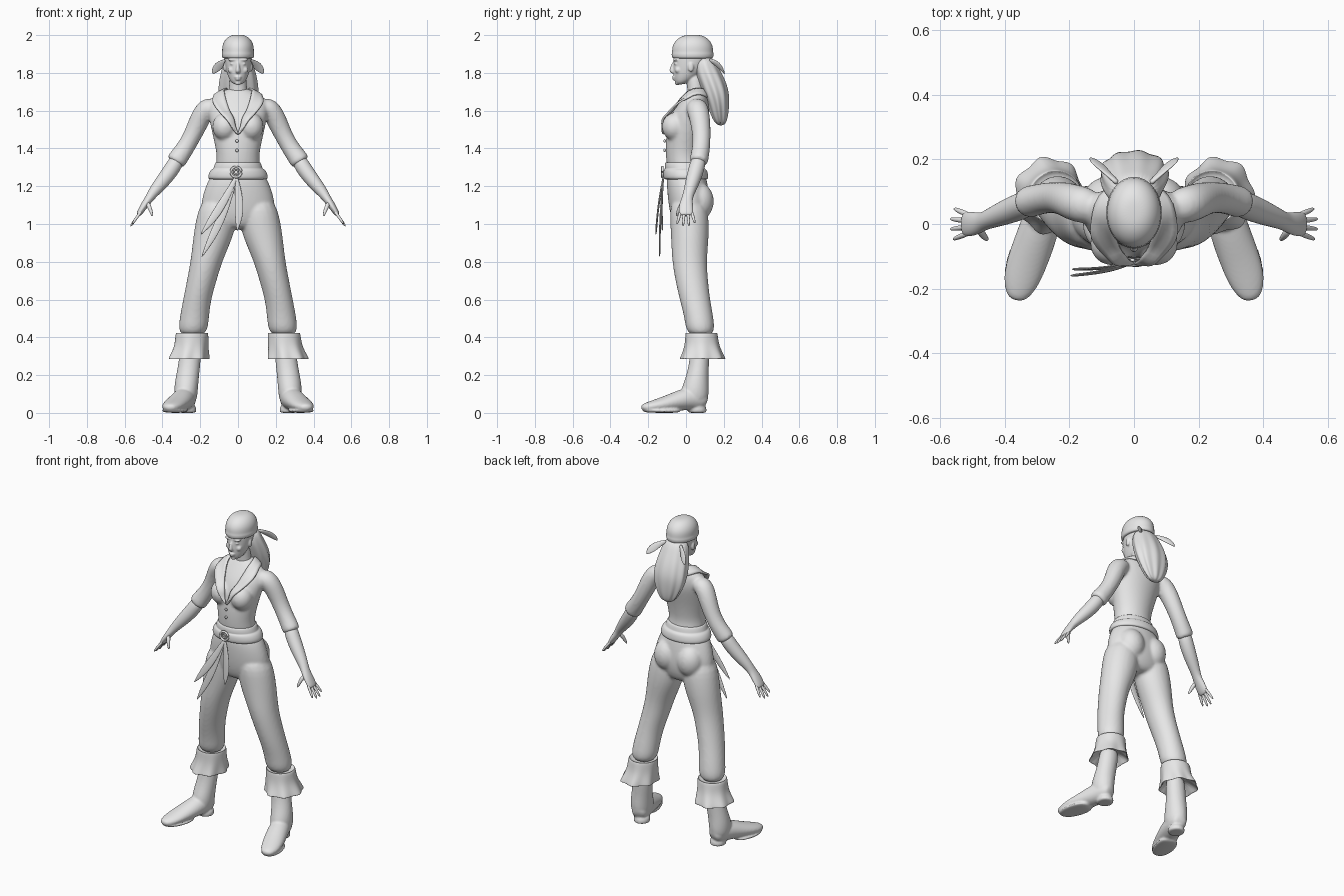
import bpy
import bmesh
import math
from mathutils import Matrix, Vector

UNIT = 0.01  # all part sizes below are in hundredths
AXIS_X, AXIS_Y, AXIS_Z = Vector((1, 0, 0)), Vector((0, 1, 0)), Vector((0, 0, 1))

cube = bpy.data.objects.get("Cube")
if cube:
    bpy.data.objects.remove(cube, do_unlink=True)

grey = bpy.data.materials.new("plain_grey")
grey.use_nodes = True
grey.diffuse_color = (0.8, 0.8, 0.8, 1)
grey.node_tree.nodes["Principled BSDF"].inputs["Base Color"].default_value = grey.diffuse_color


def loft(bm, rings, along=None, n=16, waves=0, both=False):
    """Skin elliptical rings (x, y, z, half width, half depth, ripple).
    Rings lie flat, or across the path if a reference axis is given."""
    for side in ((1, -1) if both else (1,)):
        mids = [Vector((side * r[0], r[1], r[2])) for r in rings]
        loops = []
        for i, ring in enumerate(rings):
            tangent = AXIS_Z
            if along is not None:
                tangent = (mids[min(i + 1, len(mids) - 1)] - mids[max(i - 1, 0)]).normalized()
            depth = along if along is not None else AXIS_Y
            depth = (depth - tangent * depth.dot(tangent)).normalized()
            width = depth.cross(tangent)
            ripple = ring[5] if len(ring) > 5 else 0
            loop = []
            for k in range(n):
                angle = math.tau * k / n
                grow = 1 + ripple * math.cos(waves * angle)
                offset = width * ring[3] * math.cos(angle) + depth * ring[4] * math.sin(angle)
                loop.append(bm.verts.new((mids[i] + offset * grow) * UNIT))
            loops.append(loop)
        for low, high in zip(loops, loops[1:]):
            for k in range(n):
                j = (k + 1) % n
                bm.faces.new((low[k], low[j], high[j], high[k]))
        bm.faces.new(loops[0])
        bm.faces.new(loops[-1])


def blob(bm, centre, radii, both=False):
    """Add an ellipsoid, optionally on both sides."""
    for side in ((1, -1) if both else (1,)):
        place = Vector((side * centre[0], centre[1], centre[2])) * UNIT
        size = Matrix.Diagonal((*[r * UNIT for r in radii], 1))
        bmesh.ops.create_uvsphere(bm, u_segments=12, v_segments=8, radius=1,
                                  matrix=Matrix.Translation(place) @ size)


def finish(name, bm, voxel=0, smooth=4, levels=2):
    """Turn the mesh into an object; a voxel size fuses its pieces."""
    bmesh.ops.recalc_face_normals(bm, faces=bm.faces)
    mesh = bpy.data.meshes.new(name)
    bm.to_mesh(mesh)
    bm.free()
    mesh.shade_smooth()
    mesh.materials.append(grey)
    obj = bpy.data.objects.new(name, mesh)
    bpy.context.collection.objects.link(obj)
    sub = obj.modifiers.new("round", "SUBSURF")
    sub.levels = sub.render_levels = levels
    if voxel:
        fuse = obj.modifiers.new("fuse", "REMESH")
        fuse.mode = "VOXEL"
        fuse.voxel_size = voxel
        fuse.use_smooth_shade = True
        relax = obj.modifiers.new("relax", "SMOOTH")
        relax.factor = 0.5
        relax.iterations = smooth
    return obj


def part(name, rings, **options):
    bm = bmesh.new()
    loft(bm, rings, **options)
    return finish(name, bm)


# Shirt: torso, bust and upper arms fused
bm = bmesh.new()
loft(bm, [(0, 0, 127, 12.5, 10), (0, -1.5, 134, 11.3, 9.2), (0, -1.3, 140, 12, 9.7),
          (0, -.5, 147, 13.7, 10.2), (0, 1, 154, 15.2, 10.5), (0, 2.7, 160, 16.5, 10),
          (0, 4.5, 166, 16, 7.6), (0, 5.5, 170, 9, 5.5), (0, 5.5, 172, 5, 4)])
blob(bm, (7, -6, 151.5), (7, 7.2, 7.5), both=True)
loft(bm, [(11, 5, 163, 4.5, 5), (17, 6, 161.5, 5.8, 6), (20.5, 7.5, 155, 5.5, 5.5),
          (24, 8.3, 147, 4.8, 4.9), (28, 8, 140, 4.8, 4.8), (32, 7, 134.5, 5.3, 5),
          (33.5, 6.5, 132, 5.4, 5)], along=AXIS_Y, both=True)
shirt = finish("shirt", bm, voxel=0.009)

# Folded collar with lapels running to the bottom of the neckline
bm = bmesh.new()
inner = [(0, 11, 170), (5, 10, 171), (7, 4, 170.5), (6.5, -2, 166), (4.5, -7, 160),
         (2, -11, 153), (0, -12, 147.5)]
outer = [(0, 13.5, 166), (7.5, 11.5, 167), (12.5, 4, 168), (14.5, -4, 165), (9.5, -9.5, 159),
         (6, -12.5, 155), (1, -12.7, 148)]
for side in (1, -1):
    rows = [[bm.verts.new((side * p[0] * UNIT, p[1] * UNIT, p[2] * UNIT)) for p in edge]
            for edge in (inner, outer)]
    for k in range(len(inner) - 1):
        bm.faces.new((rows[0][k], rows[0][k + 1], rows[1][k + 1], rows[1][k]))
bmesh.ops.remove_doubles(bm, verts=bm.verts, dist=0.0001)
collar = finish("collar", bm)
wrap = collar.modifiers.new("rest_on_shirt", "SHRINKWRAP")
wrap.target = shirt
wrap.wrap_mode = "OUTSIDE"
wrap.offset = 0.007
thick = collar.modifiers.new("thickness", "SOLIDIFY")
thick.thickness = 0.01
thick.offset = 0

# Shirt buttons
bm = bmesh.new()
for z in (144, 139):
    blob(bm, (-.5, -11.3, z), (.9, .7, .9))
finish("shirt_buttons", bm, levels=1)

# Head and neck
bm = bmesh.new()
loft(bm, [(0, -3.2, 173.8, 2.2, 1.8), (0, -1.5, 175.5, 4.3, 4.6), (0, 1, 180, 6.2, 8),
          (0, 3, 186, 7.3, 10), (0, 3.5, 192, 7.5, 10), (0, 3.5, 197, 5, 7)])
loft(bm, [(0, 5.5, 165, 6, 5), (0, 5.2, 172, 4.6, 4.4), (0, 4, 181, 4.6, 4.6)])
loft(bm, [(0, -6.2, 186, .7, 1), (0, -7.2, 183, .9, 1.3), (0, -7.6, 181, 1.5, 1.5),
          (0, -6.8, 179.6, 1, 1)], n=10)
blob(bm, (2.8, -5.2, 187), (2.6, 1.8, .9), both=True)
blob(bm, (2.8, -5.1, 184.8), (1.5, 1.3, .7), both=True)
blob(bm, (3.5, -4.2, 181.5), (2, 1.8, 1.8), both=True)
blob(bm, (0, -6.3, 177.8), (2, 1.2, .6))
blob(bm, (0, -6.1, 176.6), (1.7, 1.2, .6))
blob(bm, (0, -4.6, 174.6), (1.7, 1.5, 1.2))
blob(bm, (7, 2.6, 183), (.8, 1.6, 2.6), both=True)
finish("head", bm, voxel=0.005, smooth=2)

# Headscarf with a raised band and two knotted ends
part("headscarf", [(0, 3.5, 187.5, 7.6, 10), (0, 3.5, 188, 8.5, 11), (0, 3.5, 190, 8.8, 11.3),
                   (0, 3.5, 191, 8.4, 10.9), (0, 3.5, 194, 8.5, 10.9), (0, 3.6, 197.2, 7.3, 9.2),
                   (0, 3.7, 199.5, 4.8, 6), (0, 3.8, 200.2, 2, 2.5)], n=24)
part("scarf_ends", [(5, 12.5, 187, 1, 1), (7, 14.5, 186, 1.4, .7), (10, 17.5, 184, 2.6, .6),
                    (12.3, 19.5, 181.5, 2, .5), (13.5, 20.5, 179.5, .4, .3)],
     along=AXIS_Y, both=True, n=10)

# Long hair with soft locks
part("hair", [(0, 9.5, 189, 6.5, 4.5), (0, 10.5, 183, 8.5, 6.7, .02), (0, 13, 177, 10, 7.4, .04),
              (0, 15.5, 170, 10.8, 7.2, .05), (0, 17, 164, 10, 5.8, .06),
              (0, 17.8, 157, 7, 4.4, .08), (0, 18.5, 152, 3.5, 2.2, .08)], n=36, waves=9)

# Forearms and hands
bm = bmesh.new()
loft(bm, [(31, 7.3, 136, 4, 4), (35, 5.5, 129, 4.3, 4.3), (40, 3.5, 122.5, 3.9, 3.9),
          (45, 1.5, 116.5, 2.9, 3), (47, .6, 113.5, 2.3, 2.9), (49.5, 0, 110, 2, 3.8),
          (52, 0, 106, 1.6, 3.9), (53, 0, 104.5, 1, 3.2)], along=AXIS_Y, both=True)
for k, reach in enumerate((.85, 1, 1, .8)):
    y = (k - 1.5) * 1.9
    loft(bm, [(51, y, 107, .9, .9), (51 + 3 * reach, y * 1.3, 107 - 4 * reach, .9, .9),
              (51 + 6 * reach, y * 1.7, 107 - 8.5 * reach, .6, .6)], along=AXIS_Y, both=True, n=8)
loft(bm, [(48, -1.5, 111.5, 1.4, 1.4), (46.5, -3.8, 108, 1.2, 1.2), (45.2, -5, 104, .6, .6)],
     along=AXIS_X, both=True, n=8)
finish("forearms_and_hands", bm)

# Trousers: pelvis, seat and legs fused
bm = bmesh.new()
loft(bm, [(0, 0, 129, 12.5, 10), (0, .5, 122, 16.8, 11), (0, 1.3, 115, 19.2, 11.3),
          (0, 2, 107, 20.5, 11), (0, 2, 100, 17, 9), (0, 2, 97, 8, 6)])
blob(bm, (8, 7, 112), (8.5, 8.2, 10), both=True)
loft(bm, [(10, 1, 115, 9.5, 10), (11.7, 2, 100, 11.3, 10.5), (14, 2, 90, 10.2, 10),
          (16.8, 1.8, 80, 8.5, 9.3), (19.2, 3, 70, 8, 8.8), (21.7, 4.7, 60, 7.5, 8.2),
          (23.2, 7, 50, 7.9, 7.8), (24.2, 8, 40, 8, 7.8)], both=True)
finish("trousers", bm, voxel=0.009)

# Flared, ruffled trouser cuffs
part("trouser_cuffs", [(24.2, 8, 41, 7.5, 7.5), (24.2, 8.1, 42.8, 8.1, 8.1),
                       (24.4, 8.2, 42, 8.8, 8.6), (24.7, 8.4, 36, 8.9, 9, .02),
                       (25.8, 8.8, 31, 10.2, 10.9, .06), (26.3, 8.8, 28.3, 11, 12, .08),
                       (26.2, 8.8, 28.5, 10.4, 11.4, .08), (25.2, 8, 34, 6, 6)],
     n=28, waves=7, both=True)

# Boots: shaft, foot, sole and heel fused
bm = bmesh.new()
loft(bm, [(24.7, 7.5, 37, 5.8, 5.2), (25.7, 7, 26, 5.9, 5.3), (27, 5.7, 18, 6.3, 6.2),
          (27.7, 4.5, 11, 6.5, 7.8), (27.5, 4.5, 4, 5.5, 7)], both=True)
loft(bm, [(26.2, 11, 6, 3, 3), (26.8, 9, 7, 5, 5.5), (28, 3, 8, 6, 6.5), (30.2, -4, 6.4, 6.4, 5.4),
          (32.8, -11, 4.8, 6.4, 4.1), (34.8, -17, 3.7, 5.9, 3.1), (36, -21.5, 3, 4.2, 2.3),
          (36.5, -23.7, 2.8, 2, 1.3)], along=AXIS_Z, both=True)
loft(bm, [(30.5, -3, 1.2, 5.2, 1.2), (32.8, -10, 1.1, 6.8, 1.1), (34.8, -17, 1.1, 6.4, 1.1),
          (36.3, -23, 1.3, 3, 1)], along=AXIS_Z, both=True)
loft(bm, [(26.8, 6, 0, 4.5, 4.8), (26.8, 6, .3, 4.8, 5), (26.8, 6, 5, 5, 5)], both=True)
finish("boots", bm, voxel=0.007, smooth=2)

# Waist sash with a narrow upper fold, a buckle and hanging tails
part("sash", [(0, -1, 132.5, 11, 9), (0, -1, 133, 11.9, 10), (0, -.8, 130, 13, 10.6),
              (0, -.6, 129.3, 13.1, 10.5), (0, -.4, 128.7, 14.6, 11.6), (0, -.2, 126, 15.9, 12),
              (0, 0, 124, 15.9, 11.9), (0, 0, 123.3, 14.5, 10.6)], n=28)
bm = bmesh.new()
for radius, size in ((2.8, .7), (1.3, .5)):
    steps = [math.tau * k / 16 for k in range(17)]
    loft(bm, [(-1 + radius * math.cos(a), -12.5, 127.5 + radius * math.sin(a), size, size)
              for a in steps], along=AXIS_Y, n=8)
finish("buckle", bm, levels=1)
bm = bmesh.new()
for tip in ((-19.5, -14, 82), (-20, -16, 94), (-.5, -12.5, 96)):
    start = Vector((-1, -12, 125))
    rings = []
    for share, wide in ((0, 1), (.2, 1.6), (.5, 2.5), (.75, 2.2), (1, .2)):
        spot = start.lerp(Vector(tip), share)
        bow = math.sin(math.pi * share)
        rings.append((spot.x + bow * 1.5, spot.y - bow * .6, spot.z, wide, .5))
    loft(bm, rings, along=AXIS_Y, n=10)
finish("sash_tails", bm)
